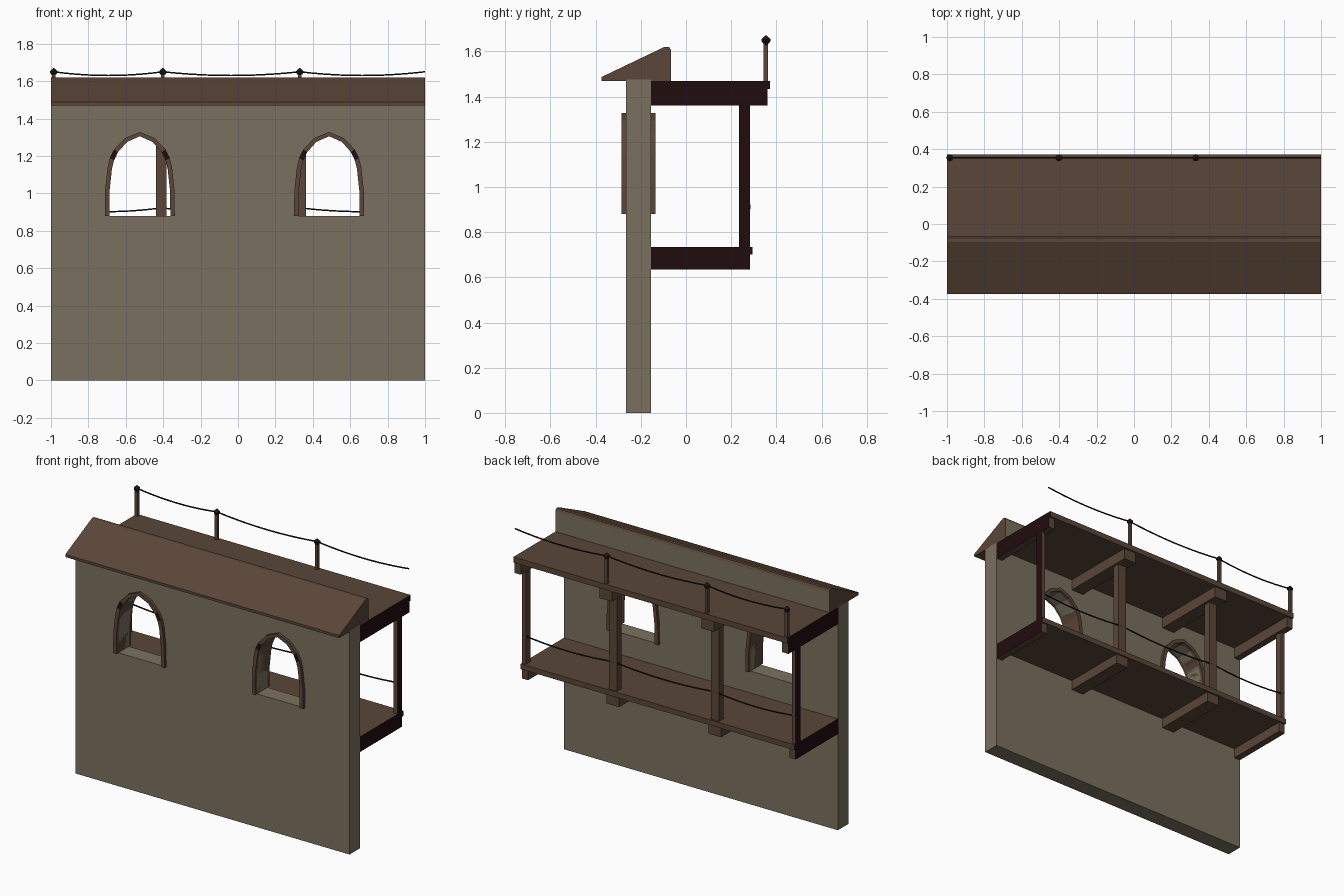
import bpy, bmesh, math
from mathutils import Matrix

if "Cube" in bpy.data.objects:
    bpy.data.objects.remove(bpy.data.objects["Cube"])


def mat(name, r, g, b):
    m = bpy.data.materials.new(name)
    lin = [((c / 255 + 0.055) / 1.055) ** 2.4 if c > 10 else c / 255 / 12.92 for c in (r, g, b)]
    m.diffuse_color = (*lin, 1)
    m.use_nodes = True
    m.node_tree.nodes["Principled BSDF"].inputs["Base Color"].default_value = m.diffuse_color
    return m


STONE = mat("stone", 122, 113, 96)
WOOD = mat("brown_wood", 90, 70, 56)
END = mat("dark_cut_end", 33, 12, 14)
ROPE = mat("black_rope", 30, 23, 21)


def finish(bm, name, mats):
    bmesh.ops.recalc_face_normals(bm, faces=bm.faces)
    me = bpy.data.meshes.new(name)
    bm.to_mesh(me)
    bm.free()
    for m in mats:
        me.materials.append(m)
    ob = bpy.data.objects.new(name, me)
    bpy.context.collection.objects.link(ob)
    return ob


def box(name, x, y, z, mats=(WOOD, END)):
    """Box from ranges; faces on the module ends x = +-1 take the second material."""
    bm = bmesh.new()
    bmesh.ops.create_cube(bm, size=1)
    for v in bm.verts:
        v.co = [r[0] if c < 0 else r[1] for c, r in zip(v.co, (x, y, z))]
    if len(mats) > 1:
        for f in bm.faces:
            if abs(f.calc_center_median().x) > 0.999:
                f.material_index = 1
    return finish(bm, name, mats)


def prism(name, pts, to3d, shift, mats):
    """Extrude a closed 2D profile along a vector."""
    bm = bmesh.new()
    face = bm.faces.new([bm.verts.new(to3d(*p)) for p in pts])
    new = bmesh.ops.extrude_face_region(bm, geom=[face], use_keep_orig=True)["geom"]
    bmesh.ops.translate(bm, verts=[v for v in new if isinstance(v, bmesh.types.BMVert)], vec=shift)
    return finish(bm, name, mats)


# Arch half profiles (offset from window centre, height), outer and inner
OUT = [(0.187, 0.88), (0.186, 1.01), (0.172, 1.14), (0.16, 1.19), (0.137, 1.235), (0.08, 1.295), (0, 1.328)]
INN = [(0.163, 0.88), (0.162, 1.01), (0.149, 1.13), (0.138, 1.175), (0.117, 1.22), (0.068, 1.275), (0, 1.305)]


def full(half):
    return half + [(-x, z) for x, z in reversed(half[:-1])]


# Stone wall with two arched openings
wall = box("stone_wall", (-1, 1), (-0.265, -0.155), (0, 1.475), (STONE,))
CENTRES = (-0.525, 0.487)
for cx in CENTRES:
    hole = prism("arch_cutter", full(INN), lambda x, z: (cx + x, -0.4, z), (0, 0.4, 0), (STONE,))
    hole.hide_render = True
    mod = wall.modifiers.new("opening", "BOOLEAN")
    mod.operation = "DIFFERENCE"
    mod.solver = "EXACT"
    mod.object = hole
    bpy.context.view_layer.objects.active = wall
    bpy.ops.object.modifier_apply(modifier=mod.name)
    bpy.data.objects.remove(hole)

# Wooden arch frames, with a dark joint on each shoulder
for cx in CENTRES:
    bm = bmesh.new()
    rings = []
    for o, i in zip(full(OUT), full(INN)):
        rings.append([bm.verts.new((cx + p[0], y, p[1]))
                      for p, y in ((o, -0.285), (o, -0.135), (i, -0.135), (i, -0.285))])
    n = len(rings) - 1
    for k in range(n):
        a, b = rings[k], rings[k + 1]
        for j in range(4):
            f = bm.faces.new((a[j], a[(j + 1) % 4], b[(j + 1) % 4], b[j]))
            if k in (3, n - 4) and j == 3:
                f.material_index = 1
    bm.faces.new(rings[0])
    bm.faces.new(rings[-1])
    finish(bm, "window_frame", (WOOD, END))

# Roof cap: wooden slope with a stone back face
roof = prism("roof_cap", [(-0.373, 1.47), (-0.373, 1.487), (-0.095, 1.62), (-0.075, 1.62),
                          (-0.066, 1.605), (-0.066, 1.47)],
             lambda y, z: (-1, y, z), (2, 0, 0), (WOOD, STONE))
for p in roof.data.polygons:
    if p.normal.y > 0.95:
        p.material_index = 1

# Two walkway decks
box("upper_deck", (-1, 1), (-0.16, 0.372), (1.433, 1.47))
box("lower_deck", (-1, 1), (-0.16, 0.295), (0.70, 0.735))

# Cross beams and posts, half width where cut by the module ends
for cx in (-1, -0.41, 0.335, 1):
    def span(h):
        return max(-1, cx - h), min(1, cx + h)
    box("upper_beam", span(0.046), (-0.16, 0.36), (1.36, 1.433))
    box("lower_beam", span(0.046), (-0.16, 0.284), (0.635, 0.70))
    box("support_post", span(0.029), (0.235, 0.284), (0.735, 1.36))

# Rail posts with dark faceted knobs
RAIL = (-0.985, -0.402, 0.33)
for cx in RAIL:
    box("rail_post", (cx - 0.01, cx + 0.01), (0.344, 0.364), (1.47, 1.645), (WOOD,))
    bm = bmesh.new()
    for r1, r2, z, h in ((0.012, 0.019, 1.639, 0.01), (0.019, 0.019, 1.649, 0.01), (0.019, 0.003, 1.662, 0.016)):
        bmesh.ops.create_cone(bm, cap_ends=True, segments=8, radius1=r1, radius2=r2, depth=h,
                              matrix=Matrix.Translation((cx, 0.354, z)))
    finish(bm, "rail_knob", (ROPE,))


# Sagging ropes
def rope(name, xs, y, z, sag):
    pts = [(xs[0], z)]
    for a, b in zip(xs, xs[1:]):
        for k in range(1, 11):
            t = k / 10
            pts.append((a + (b - a) * t, z - 4 * sag * t * (1 - t)))
    bm = bmesh.new()
    prev = None
    for x, h in pts:
        ring = [bm.verts.new((x, y + 0.0045 * math.cos(q * math.pi / 3),
                              h + 0.0045 * math.sin(q * math.pi / 3))) for q in range(6)]
        if prev:
            for q in range(6):
                bm.faces.new((prev[q], prev[(q + 1) % 6], ring[(q + 1) % 6], ring[q]))
        else:
            bm.faces.new(ring)
        prev = ring
    bm.faces.new(prev)
    finish(bm, name, (ROPE,))


rope("upper_rope", (*RAIL, 1.0), 0.354, 1.65, 0.02)
rope("lower_rope", (-1, -0.41, 0.335, 1), 0.28, 0.922, 0.02)
